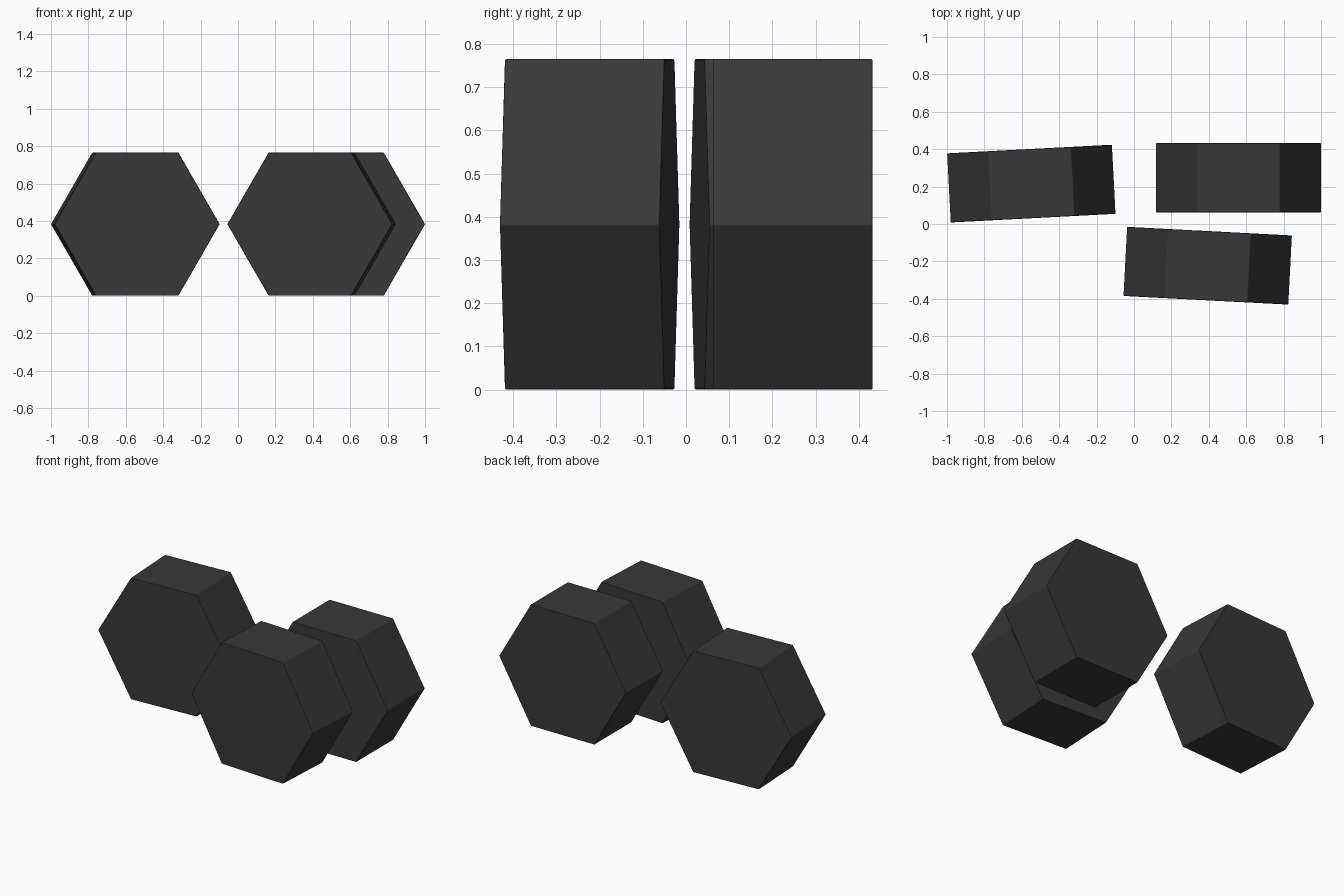
import bpy
import math

cube = bpy.data.objects.get("Cube")
if cube:
    bpy.data.objects.remove(cube, do_unlink=True)

RADIUS, DEPTH = 0.442, 0.37
HALF_HEIGHT = RADIUS * math.cos(math.pi / 6)

# Single dark material
charcoal = bpy.data.materials.new("charcoal")
charcoal.use_nodes = True
colour = (0.04, 0.04, 0.04, 1)
charcoal.diffuse_color = colour
charcoal.node_tree.nodes["Principled BSDF"].inputs["Base Color"].default_value = colour


def hex_block(name, x, y, turn):
    """Six-sided block resting on a flat side, turned about the vertical."""
    bpy.ops.mesh.primitive_cylinder_add(vertices=6, radius=RADIUS, depth=DEPTH)
    block = bpy.context.object
    block.name = name
    # Corners point along x, flat sides face up and down
    block.rotation_euler = (0, 0, math.pi / 2)
    bpy.ops.object.transform_apply(location=False, rotation=True, scale=False)
    block.rotation_euler = (math.pi / 2, 0, math.radians(turn))
    block.location = (x, y, HALF_HEIGHT)
    block.data.materials.append(charcoal)
    bpy.ops.object.shade_smooth_by_angle(angle=math.radians(50))
    # Softened edges
    bevel = block.modifiers.new("soft_edges", "BEVEL")
    bevel.width = 0.004
    bevel.segments = 2
    bevel.limit_method = "ANGLE"
    bevel.harden_normals = True
    return block


hex_block("left_back_block", 0.558, 0.247, 0)
hex_block("right_block", -0.549, 0.216, 3)
hex_block("front_block", 0.394, -0.223, -3)
